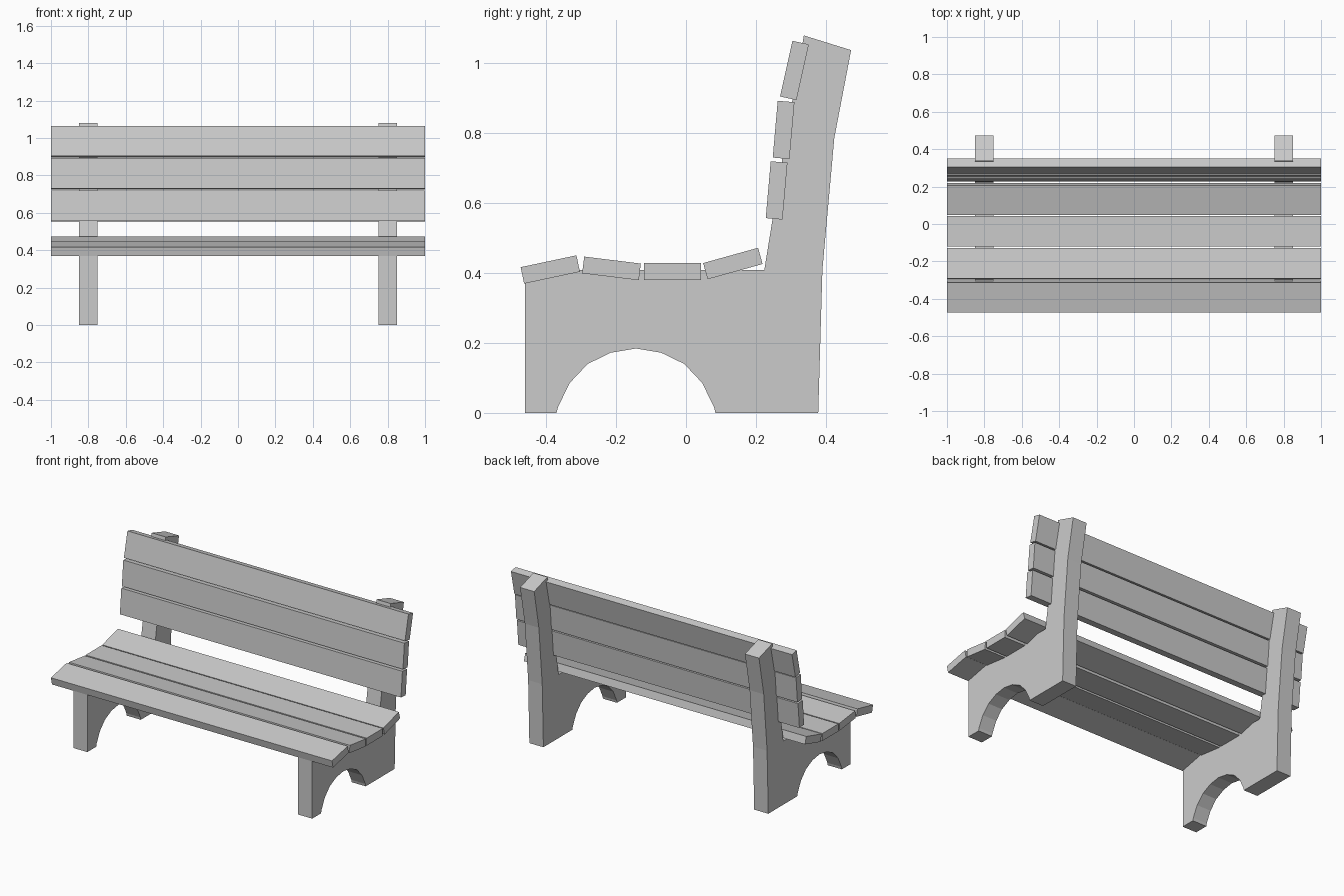
import bpy, bmesh
from math import radians, sin, cos

if "Cube" in bpy.data.objects:
    bpy.data.objects.remove(bpy.data.objects["Cube"])


def prism(name, profile, x0, x1):
    """Extrude a (y, z) profile along x."""
    bm = bmesh.new()
    face = bm.faces.new([bm.verts.new((x0, y, z)) for y, z in profile])
    ext = bmesh.ops.extrude_face_region(bm, geom=[face])
    verts = [g for g in ext["geom"] if isinstance(g, bmesh.types.BMVert)]
    bmesh.ops.translate(bm, vec=(x1 - x0, 0, 0), verts=verts)
    bmesh.ops.recalc_face_normals(bm, faces=bm.faces)
    mesh = bpy.data.meshes.new(name)
    bm.to_mesh(mesh)
    bm.free()
    obj = bpy.data.objects.new(name, mesh)
    bpy.context.collection.objects.link(obj)
    return obj


# Arch under the seat: half the points, mirrored about its centre
arch_y = -0.143
half = [(0.227, 0), (0.223, 0.017), (0.189, 0.086), (0.138, 0.14), (0.072, 0.172)]
arch = ([(arch_y + d, z) for d, z in half] + [(arch_y, 0.184)]
        + [(arch_y - d, z) for d, z in reversed(half)])

# Side frames: leg, seat support and back post in one profile
outline = [(-0.46, 0), (-0.46, 0.37), (-0.30, 0.409), (0.224, 0.409),
           (0.285, 0.786), (0.337, 1.079), (0.472, 1.037),
           (0.424, 0.786), (0.39, 0.41), (0.378, 0)]
for side, x in (("left", -0.8), ("right", 0.8)):
    prism(f"{side}_side_frame", outline + arch, x - 0.05, x + 0.05)


# Planks: centre y, centre z, tilt in degrees
def plank(name, y, z, tilt, width=0.163, thick=0.048):
    c, s = cos(radians(tilt)), sin(radians(tilt))
    corners = [(-1, -1), (1, -1), (1, 1), (-1, 1)]
    profile = [(y + a * width / 2 * c - b * thick / 2 * s,
                z + a * width / 2 * s + b * thick / 2 * c) for a, b in corners]
    prism(name, profile, -1, 1)


seat = [(-0.388, 0.41, 12), (-0.213, 0.413, -7), (-0.039, 0.404, 0), (0.134, 0.427, 15.5)]
back = [(0.259, 0.636, 85), (0.279, 0.809, 85), (0.31, 0.979, 77.5)]
for i, p in enumerate(seat):
    plank(f"seat_plank_{i + 1}", *p)
for i, p in enumerate(back):
    plank(f"back_plank_{i + 1}", *p)
